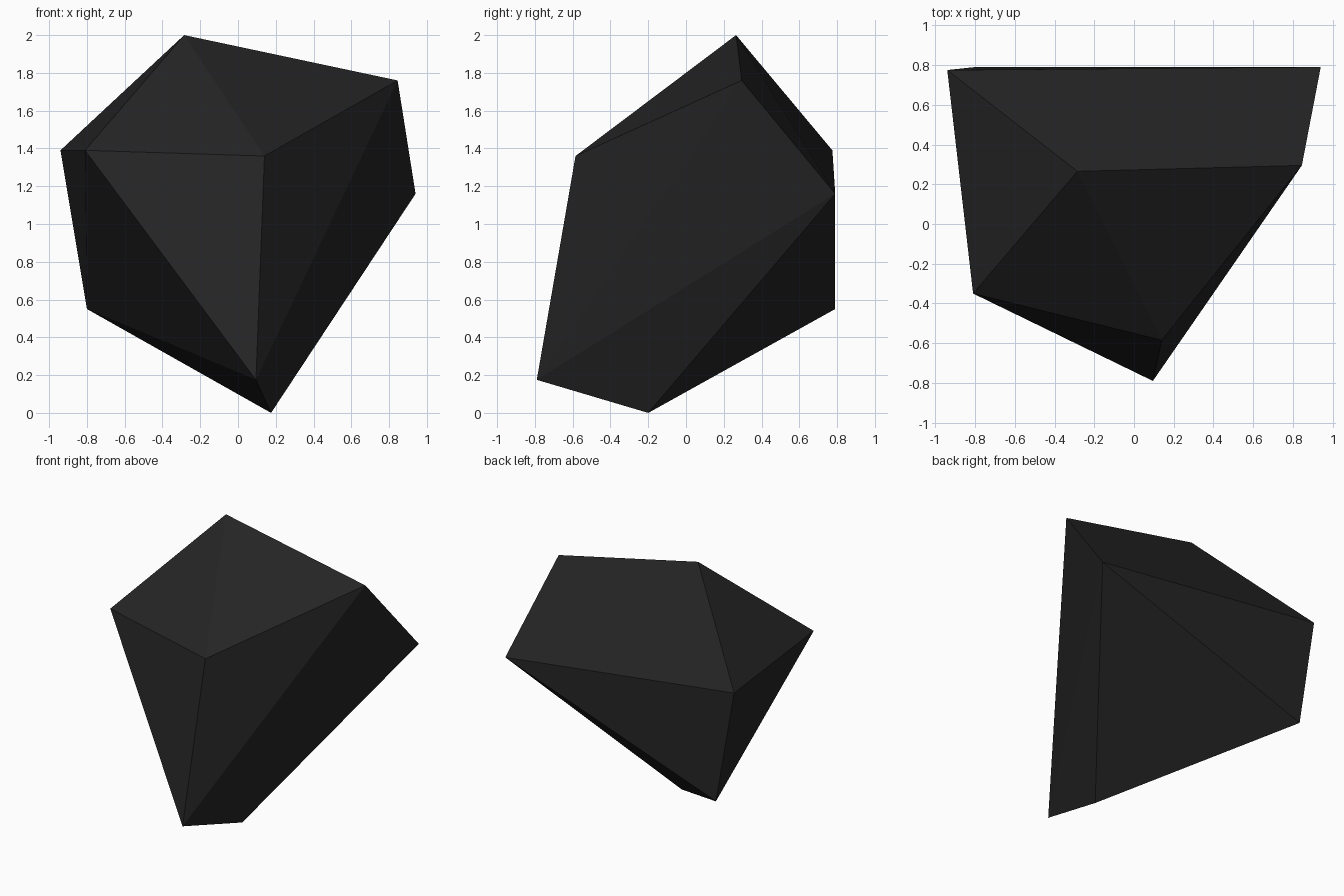
import bpy, bmesh

if "Cube" in bpy.data.objects:
    bpy.data.objects.remove(bpy.data.objects["Cube"])

# Rock: a faceted boulder, the convex hull of its nine corners
corners = [
    (-0.285, 0.265, 2.0),    # peak
    (0.845, 0.295, 1.76),    # right shoulder
    (0.94, 0.79, 1.16),      # back right
    (-0.94, 0.775, 1.39),    # back left, upper
    (-0.80, 0.79, 0.55),     # back left, lower
    (-0.81, -0.35, 1.39),    # front left
    (0.14, -0.585, 1.36),    # front ridge, upper
    (0.095, -0.79, 0.175),   # front ridge, lower
    (0.175, -0.20, 0.0),     # foot
]

bm = bmesh.new()
for c in corners:
    bm.verts.new(c)
bmesh.ops.convex_hull(bm, input=bm.verts[:])
bmesh.ops.recalc_face_normals(bm, faces=bm.faces[:])
mesh = bpy.data.meshes.new("rock")
bm.to_mesh(mesh)
bm.free()

# Charcoal stone colour
stone = bpy.data.materials.new("charcoal_stone")
stone.diffuse_color = (0.018, 0.018, 0.018, 1)
stone.use_nodes = True
stone.node_tree.nodes["Principled BSDF"].inputs["Base Color"].default_value = stone.diffuse_color
mesh.materials.append(stone)

rock = bpy.data.objects.new("rock", mesh)
bpy.context.collection.objects.link(rock)
